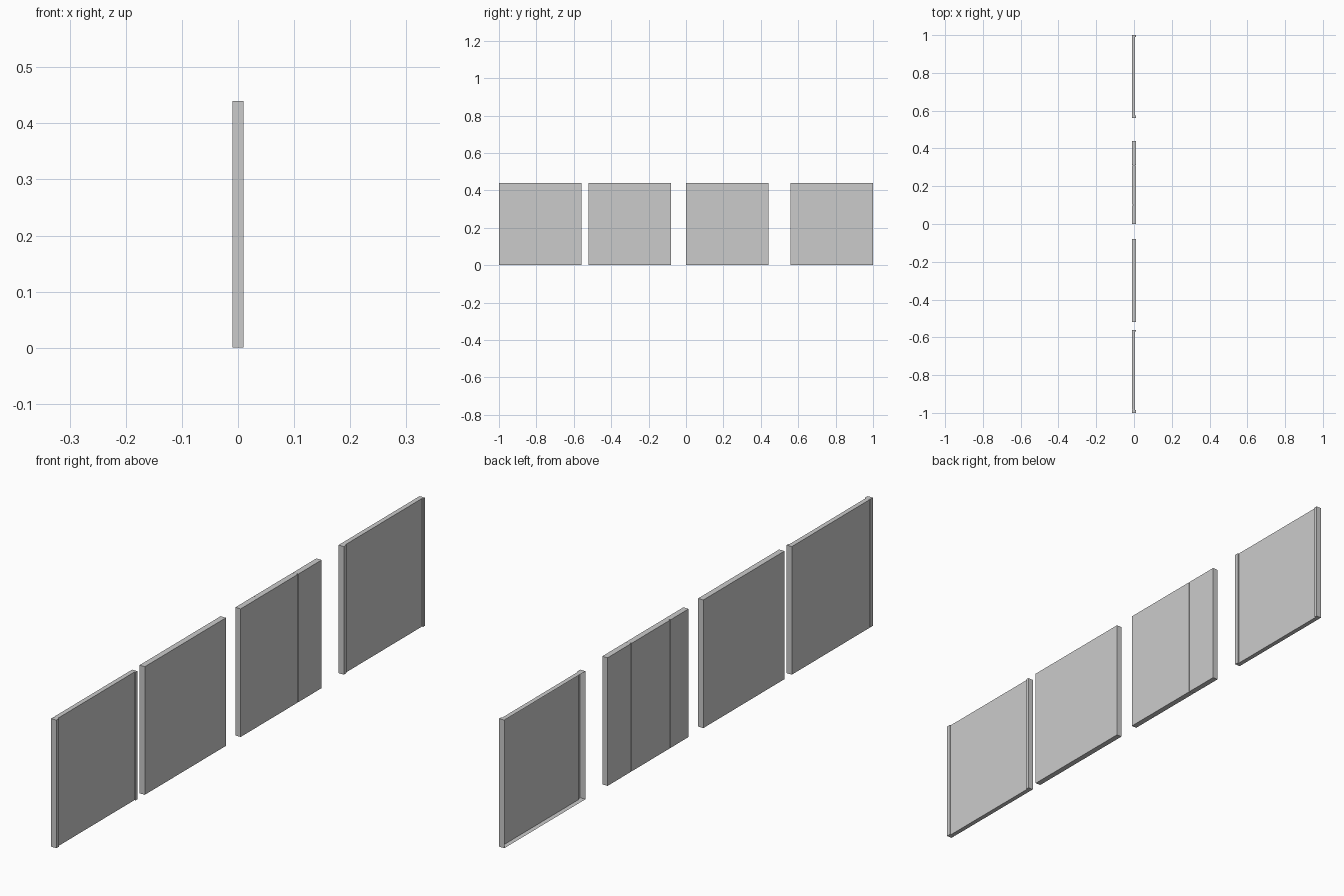
import bpy, bmesh

if "Cube" in bpy.data.objects:
    bpy.data.objects.remove(bpy.data.objects["Cube"])

W, H, T = 0.44, 0.44, 0.01   # panel width, height, half thickness


def panel(name, y0, front=(), back=(), open_back=False):
    """Extrude a plan profile; front/back list (start, end, depth) recesses along y."""
    pts = [(-T, 0), (T, 0)]
    for a, b, d in front:
        pts += [(T, a), (T - d, a), (T - d, b), (T, b)]
    pts += [(T, W), (-T, W)]
    for a, b, d in reversed(back):
        pts += [(-T, b), (-T + d, b), (-T + d, a), (-T, a)]
    bm = bmesh.new()
    face = bm.faces.new([bm.verts.new((x, y0 + y, 0)) for x, y in pts])
    ext = bmesh.ops.extrude_face_region(bm, geom=[face], use_keep_orig=True)
    top = [v for v in ext["geom"] if isinstance(v, bmesh.types.BMVert)]
    bmesh.ops.translate(bm, verts=top, vec=(0, 0, H))
    bmesh.ops.recalc_face_normals(bm, faces=bm.faces)
    if open_back:
        rear = [f for f in bm.faces if all(v.co.x < -T + 1e-5 for v in f.verts)]
        bmesh.ops.delete(bm, geom=rear, context='FACES')
    me = bpy.data.meshes.new(name)
    bm.to_mesh(me)
    bm.free()
    ob = bpy.data.objects.new(name, me)
    bpy.context.collection.objects.link(ob)
    return ob


# framed panel with slim end posts and one seam at the rear
panel("post_panel", -1.0, front=[(0.015, W - 0.01, 0.004)],
      back=[(0.016, 0.019, 0.003)])

# plain panel
panel("plain_panel", -0.52)

# panel divided by narrow vertical seams
panel("seamed_panel", 0.0, front=[(0.309, 0.313, 0.004)],
      back=[(0.098, 0.102, 0.004), (0.309, 0.313, 0.004)])

# framed panel, hollow and open at the rear
panel("hollow_panel", 0.56, front=[(0.015, W - 0.01, 0.004)], open_back=True)
